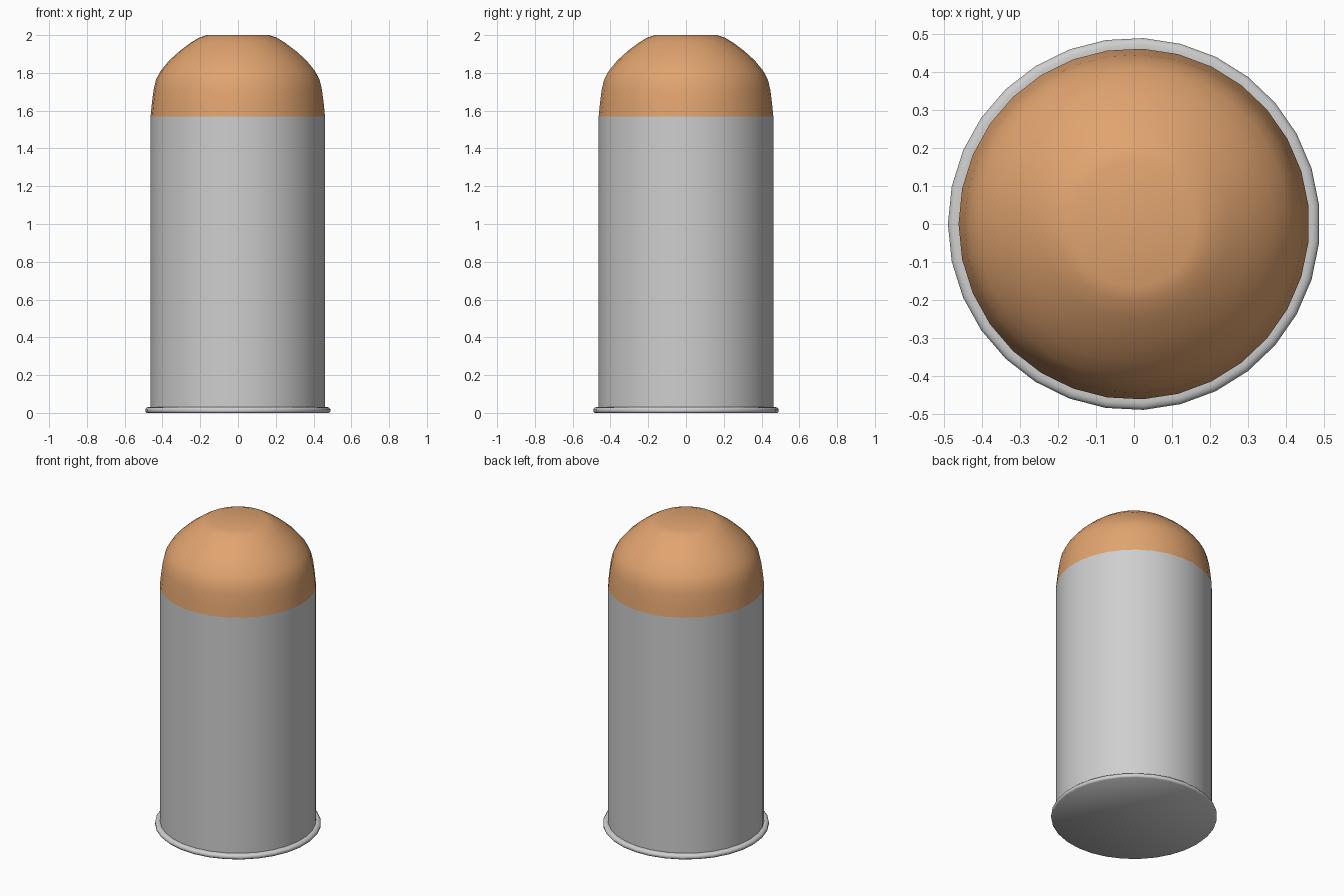
import bpy
import bmesh
import math

SIDES = 31

cube = bpy.data.objects.get("Cube")
if cube:
    bpy.data.objects.remove(cube, do_unlink=True)


def material(name, rgb):
    mat = bpy.data.materials.new(name)
    mat.use_nodes = True
    mat.diffuse_color = (*rgb, 1)
    mat.node_tree.nodes["Principled BSDF"].inputs["Base Color"].default_value = (*rgb, 1)
    return mat


def lathe(name, profile, mat, cap_bottom=False, cap_top=False):
    """Revolve (radius, height) points around the vertical axis."""
    bm = bmesh.new()
    rings = []
    for radius, z in profile:
        angles = [math.pi + math.tau * i / SIDES for i in range(SIDES)]
        rings.append([bm.verts.new((radius * math.cos(a), radius * math.sin(a), z))
                      for a in angles])
    for low, high in zip(rings, rings[1:]):
        for i in range(SIDES):
            j = (i + 1) % SIDES
            bm.faces.new((low[i], low[j], high[j], high[i]))
    if cap_bottom:
        bm.faces.new(rings[0][::-1])
    if cap_top:
        bm.faces.new(rings[-1])
    mesh = bpy.data.meshes.new(name)
    bm.to_mesh(mesh)
    bm.free()
    mesh.materials.append(mat)
    obj = bpy.data.objects.new(name, mesh)
    bpy.context.collection.objects.link(obj)
    bpy.ops.object.select_all(action="DESELECT")
    obj.select_set(True)
    bpy.context.view_layer.objects.active = obj
    bpy.ops.object.shade_smooth_by_angle(angle=math.radians(50))
    return obj


silver = material("silver grey", (0.62, 0.62, 0.62))
copper = material("copper orange", (0.75, 0.37, 0.16))

# Straight casing with a rounded lip and a closed base
lathe("casing", [(0.484, 0), (0.491, 0.007), (0.491, 0.02), (0.484, 0.028),
                 (0.474, 0.031), (0.463, 0.031), (0.463, 1.57)],
      silver, cap_bottom=True)

# Domed tip with a small flat top
lathe("rounded_tip", [(0.463, 1.57), (0.456, 1.64), (0.447, 1.71), (0.434, 1.765),
                      (0.41, 1.81), (0.365, 1.865), (0.31, 1.915), (0.25, 1.96),
                      (0.205, 1.987), (0.165, 2.0)],
      copper, cap_top=True)
